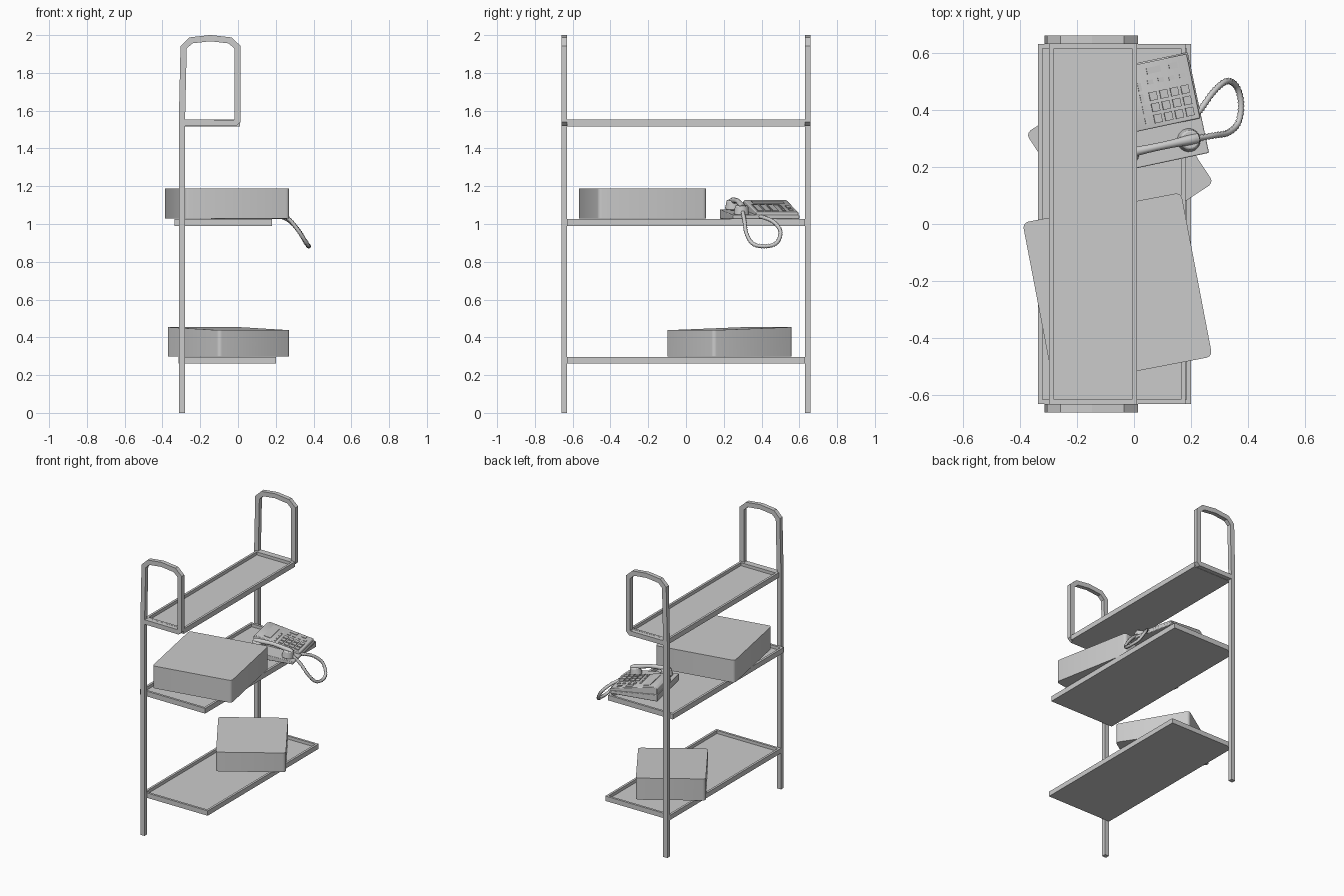
import bpy, bmesh
from math import radians, cos, sin
from mathutils import Matrix, Vector

if "Cube" in bpy.data.objects:
    bpy.data.objects.remove(bpy.data.objects["Cube"])


def finish(bm, name, smooth=None, bevel=0):
    bmesh.ops.recalc_face_normals(bm, faces=bm.faces)
    me = bpy.data.meshes.new(name)
    bm.to_mesh(me)
    bm.free()
    ob = bpy.data.objects.new(name, me)
    bpy.context.collection.objects.link(ob)
    if bevel:
        mod = ob.modifiers.new("bevel", 'BEVEL')
        mod.width, mod.segments = bevel, 2
    if smooth:
        bpy.ops.object.select_all(action='DESELECT')
        ob.select_set(True)
        bpy.context.view_layer.objects.active = ob
        bpy.ops.object.shade_smooth_by_angle(angle=radians(smooth))
    return ob


def cube(bm, size, mat):
    return bmesh.ops.create_cube(bm, size=1, matrix=mat @ Matrix.Diagonal((*size, 1)))['verts']


def sweep_frame(name, path, width, y0, y1):
    """Flat bar following an x-z path, mitred at every point."""
    bm = bmesh.new()
    pts = [Vector(p) for p in path]
    rings = []
    for i, p in enumerate(pts):
        a = (p - pts[i - 1]).normalized() if i else None
        b = (pts[i + 1] - p).normalized() if i < len(pts) - 1 else None
        a, b = a or b, b or a
        n = Vector((-(a + b).y, (a + b).x)).normalized()
        n *= width / 2 / max(0.5, n.dot(Vector((-a.y, a.x))))
        o, q = p + n, p - n
        rings.append([bm.verts.new(c) for c in ((o.x, y0, o.y), (o.x, y1, o.y),
                                                (q.x, y1, q.y), (q.x, y0, q.y))])
    for r, s in zip(rings, rings[1:]):
        for k in range(4):
            bm.faces.new((r[k], r[(k + 1) % 4], s[(k + 1) % 4], s[k]))
    bm.faces.new(rings[0])
    bm.faces.new(rings[-1])
    return finish(bm, name)


def prism(name, profile, y0, y1, mat, bevel=0):
    """Side profile in x-z extruded along y."""
    bm = bmesh.new()
    face = bm.faces.new([bm.verts.new((x, y0, z)) for x, z in profile])
    ext = bmesh.ops.extrude_face_region(bm, geom=[face])['geom']
    bmesh.ops.translate(bm, vec=(0, y1 - y0, 0),
                        verts=[v for v in ext if isinstance(v, bmesh.types.BMVert)])
    bm.transform(mat)
    return finish(bm, name, 35 if bevel else None, bevel)


def tube(name, pts, radii, radius, sides=2, mat=Matrix()):
    cu = bpy.data.curves.new(name, 'CURVE')
    cu.dimensions, cu.bevel_depth, cu.bevel_resolution, cu.use_fill_caps = '3D', radius, sides, True
    sp = cu.splines.new('POLY')
    sp.points.add(len(pts) - 1)
    for q, p, r in zip(sp.points, pts, radii):
        q.co, q.radius = (*(mat @ Vector(p)), 1), r
    ob = bpy.data.objects.new(name, cu)
    bpy.context.collection.objects.link(ob)


def smooth_path(ctrl, n):
    """Catmull-Rom points through the controls."""
    c = [Vector(p) for p in ctrl]
    c = [2 * c[0] - c[1]] + c + [2 * c[-1] - c[-2]]
    out = []
    for i in range(1, len(c) - 2):
        p0, p1, p2, p3 = c[i - 1:i + 3]
        for k in range(n):
            t = k / n
            out.append(0.5 * (2 * p1 + (p2 - p0) * t + (2 * p0 - 5 * p1 + 4 * p2 - p3) * t * t
                              + (3 * p1 - p0 - 3 * p2 + p3) * t ** 3))
    return out + [c[-2]]


# Two side frames: post, hooped top and lower return bar
hoop = [(-0.297, 0), (-0.297, 1.54), (-0.288, 1.935), (-0.25, 1.972), (-0.147, 1.984),
        (-0.042, 1.972), (-0.002, 1.935), (-0.002, 1.548), (-0.016, 1.535), (-0.285, 1.536)]
sweep_frame("frame_front", hoop, 0.033, -0.66, -0.63)
sweep_frame("frame_back", hoop, 0.033, 0.63, 0.66)

# Three tray shelves with raised rims
for name, x0, x1, z0, z1 in (("shelf_bottom", -0.315, 0.2, 0.262, 0.297),
                             ("shelf_middle", -0.337, 0.18, 0.99, 1.027),
                             ("shelf_top", -0.297, 0.01, 1.517, 1.553)):
    bm = bmesh.new()
    cube(bm, (x1 - x0, 1.26, z1 - z0), Matrix.Translation(((x0 + x1) / 2, 0, (z0 + z1) / 2)))
    top = max(bm.faces, key=lambda f: f.calc_center_median().z)
    bmesh.ops.inset_region(bm, faces=[top], thickness=0.023)
    ext = bmesh.ops.extrude_face_region(bm, geom=[top])['geom']
    bmesh.ops.delete(bm, geom=[top], context='FACES_ONLY')
    bmesh.ops.translate(bm, vec=(0, 0, -0.022),
                        verts=[v for v in ext if isinstance(v, bmesh.types.BMVert)])
    finish(bm, name)

# Two rounded boxes; the lower one has a slightly sloping lid
for name, size, loc, ang, drop in (("box_middle", (0.565, 0.585, 0.16), (-0.058, -0.23, 1.108), 10.8, 0),
                                   ("box_bottom", (0.455, 0.505, 0.155), (-0.05, 0.231, 0.377), 33.3, 0.017)):
    bm = bmesh.new()
    mat = Matrix.Translation(loc) @ Matrix.Rotation(radians(ang), 4, 'Z')
    for v in cube(bm, size, Matrix()):
        if v.co.z > 0 and v.co.y < 0:
            v.co.z -= drop
    edges = [e for e in bm.edges if abs(e.verts[0].co.z - e.verts[1].co.z) > 0.1]
    bmesh.ops.bevel(bm, geom=edges, offset=0.02, segments=3, profile=0.5, affect='EDGES')
    bm.transform(mat)
    finish(bm, name, 40)

# Telephone: low tray and raised wedge, sloping down towards +x
phone = Matrix.Translation((0.059, 0.39, 1.027)) @ Matrix.Rotation(radians(12), 4, 'Z')
prism("phone_base", [(-0.17, 0), (0.17, 0), (0.17, 0.02), (-0.17, 0.05)], -0.18, 0.18, phone, 0.004)
prism("phone_keypad_block", [(-0.165, 0.01), (0.165, 0.01), (0.165, 0.036), (-0.14, 0.1), (-0.165, 0.09)],
      -0.055, 0.175, phone, 0.004)


def on_panel(u, v):
    return (phone @ Matrix.Translation((u, v, 0.0706 - 0.21 * u))
            @ Matrix.Rotation(radians(11.9), 4, 'Y'))


# Number keys, function keys and display strip
bm = bmesh.new()
for r in range(4):
    for c in range(3):
        cube(bm, (0.028, 0.03, 0.012), on_panel(0.02 + 0.038 * r, -0.025 + 0.04 * c))
finish(bm, "phone_number_keys")
bm = bmesh.new()
for r in range(4):
    cube(bm, (0.02, 0.016, 0.008), on_panel(0.02 + 0.038 * r, 0.105))
for c in range(4):
    cube(bm, (0.012, 0.03, 0.008), on_panel(-0.02, -0.025 + 0.04 * c))
cube(bm, (0.05, 0.022, 0.008), on_panel(0.04, 0.145))
cube(bm, (0.03, 0.022, 0.008), on_panel(0.11, 0.145))
finish(bm, "phone_function_keys")
bm = bmesh.new()
cube(bm, (0.05, 0.17, 0.006), on_panel(-0.08, 0.06))
finish(bm, "phone_display")

# Handset: arched handle with a round cup at each end
slope = phone @ Matrix.Translation((0, -0.122, 0.035)) @ Matrix.Rotation(radians(7), 4, 'Y')
arch = smooth_path([(-0.135, 0, 0.038), (-0.1, 0, 0.05), (0, 0, 0.06), (0.1, 0, 0.05), (0.135, 0, 0.038)], 5)
tube("handset_handle", arch, [0.75 + 0.4 * (abs(p.x) / 0.135) ** 2 for p in arch], 0.018, 3, slope)
for name, u in (("handset_earpiece", -0.11), ("handset_mouthpiece", 0.11)):
    bm = bmesh.new()
    bmesh.ops.create_cone(bm, cap_ends=True, segments=20, radius1=0.042, radius2=0.034, depth=0.05,
                          matrix=slope @ Matrix.Translation((u, 0, 0.026)))
    finish(bm, name, 40, 0.006)

# Coiled cord hanging over the shelf edge
cord = smooth_path([(0.21, 0.37, 1.04), (0.24, 0.41, 1.035), (0.28, 0.465, 1.01), (0.325, 0.5, 0.96),
                    (0.36, 0.48, 0.9), (0.375, 0.42, 0.882), (0.365, 0.355, 0.895),
                    (0.33, 0.32, 0.95), (0.28, 0.31, 1.015), (0.22, 0.30, 1.065)], 10)
tube("handset_cord", cord, [1 if i % 2 else 0.75 for i in range(len(cord))], 0.012, 2)
